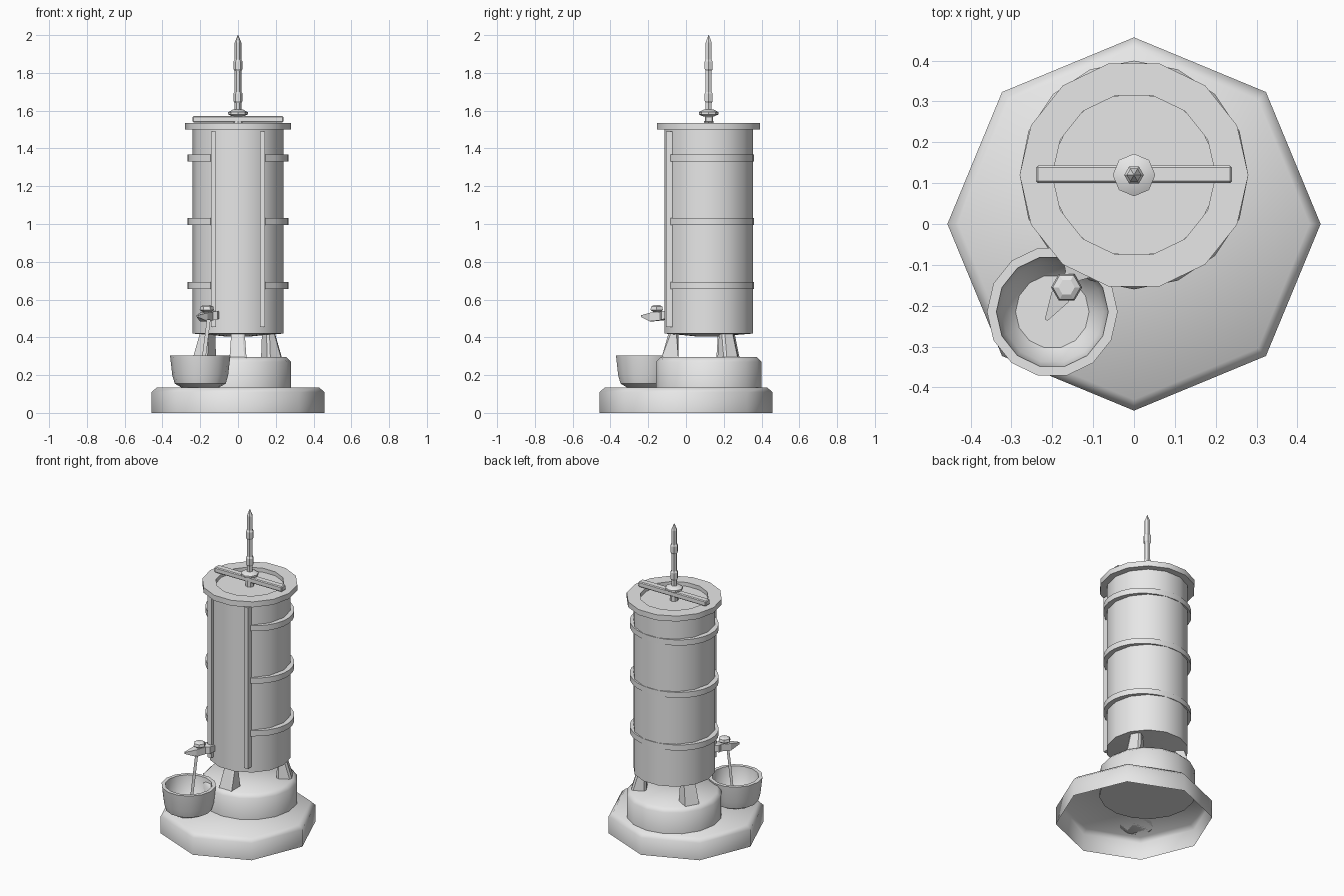
import bpy, bmesh, math
from mathutils import Vector, Matrix

if "Cube" in bpy.data.objects:
    bpy.data.objects.remove(bpy.data.objects["Cube"])

grey = bpy.data.materials.new("plain_grey")
grey.use_nodes = True
grey.diffuse_color = (0.8, 0.8, 0.8, 1)
grey.node_tree.nodes["Principled BSDF"].inputs["Base Color"].default_value = (0.8, 0.8, 0.8, 1)

CY = 0.12   # drum axis in y


def finish(name, bm, smooth=None, fix=True):
    if fix:
        bmesh.ops.recalc_face_normals(bm, faces=bm.faces)
    me = bpy.data.meshes.new(name)
    bm.to_mesh(me)
    bm.free()
    ob = bpy.data.objects.new(name, me)
    bpy.context.collection.objects.link(ob)
    me.materials.append(grey)
    if smooth:
        bpy.ops.object.select_all(action='DESELECT')
        bpy.context.view_layer.objects.active = ob
        ob.select_set(True)
        bpy.ops.object.shade_smooth_by_angle(angle=math.radians(smooth))
    return ob


def lathe(name, profile, n, x=0, y=CY, smooth=35, caps=(True, True), loop=False):
    """Turn an (r, z) profile around a vertical axis with n sides."""
    bm = bmesh.new()
    rings = [[bm.verts.new((x + r * math.cos(2 * math.pi * i / n),
                            y + r * math.sin(2 * math.pi * i / n), z))
              for i in range(n)] for r, z in profile]
    pairs = list(zip(rings, rings[1:]))
    if loop:
        pairs.append((rings[-1], rings[0]))
    for a, b in pairs:
        for i in range(n):
            j = (i + 1) % n
            bm.faces.new((a[i], a[j], b[j], b[i]))
    if not loop:
        if caps[0]:
            bm.faces.new(rings[0][::-1])
        if caps[1]:
            bm.faces.new(rings[-1])
    return finish(name, bm, smooth)


def box(name, lo, hi, bevel=0):
    bm = bmesh.new()
    bmesh.ops.create_cube(bm, size=1)
    lo, hi = Vector(lo), Vector(hi)
    for v in bm.verts:
        v.co = [(lo[k] + hi[k]) / 2 + v.co[k] * (hi[k] - lo[k]) for k in range(3)]
    if bevel:
        bmesh.ops.bevel(bm, geom=bm.edges[:], offset=bevel, segments=1, affect='EDGES')
    return finish(name, bm)


def loft(name, sections, matrix):
    """Join rectangular sections (along, half width, low z, high z) into one solid."""
    bm = bmesh.new()
    rings = [[bm.verts.new(matrix @ Vector(c)) for c in
              ((d, -w, lo), (d, w, lo), (d, w, hi), (d, -w, hi))] for d, w, lo, hi in sections]
    for a, b in zip(rings, rings[1:]):
        for i in range(4):
            j = (i + 1) % 4
            bm.faces.new((a[i], a[j], b[j], b[i]))
    bm.faces.new(rings[0][::-1])
    bm.faces.new(rings[-1])
    return finish(name, bm)


# Octagonal base, open underneath, and the round pedestal
lathe("base", [(0.457, 0), (0.457, 0.11), (0.43, 0.135)], 8, y=0, smooth=80, caps=(False, True))
lathe("pedestal", [(0.28, 0.12), (0.28, 0.27), (0.255, 0.295)], 16, smooth=60)

# Drum with a shallow dished bottom
lathe("drum", [(0.07, 0.405), (0.14, 0.412), (0.24, 0.42), (0.24, 1.5)], 14, caps=(True, False))
lathe("drum_lining", [(0.2, 1.51), (0.2, 1.46), (0.13, 1.45)], 20, smooth=30)
lathe("top_rim", [(0.28, 1.5), (0.28, 1.535), (0.2, 1.535), (0.2, 1.5)], 14, loop=True)

# Hoops that run around the drum from one front strip to the other
for k, z in enumerate((0.675, 1.013, 1.35)):
    bm = bmesh.new()
    steps, rings = 24, []
    for i in range(steps + 1):
        a = math.radians(-57 + 294 * i / steps)
        c, s = math.cos(a), math.sin(a)
        rings.append([bm.verts.new((rx * c, CY + ry * s, z + h)) for rx, ry, h in
                      ((0.23, 0.22, -0.018), (0.268, 0.24, -0.018),
                       (0.268, 0.24, 0.018), (0.23, 0.22, 0.018))])
    for a, b in zip(rings, rings[1:]):
        for i in range(4):
            j = (i + 1) % 4
            bm.faces.new((a[i], a[j], b[j], b[i]))
    bm.faces.new(rings[0])
    bm.faces.new(rings[-1])
    finish("hoop_%d" % (k + 1), bm, 35)

# Vertical strips on either side of the front panel
for side, sx in (("left", 1), ("right", -1)):
    box(side + "_front_strip", (sx * 0.13 - 0.014, -0.105, 0.455), (sx * 0.13 + 0.014, -0.06, 1.49))

# Three splayed legs between pedestal and drum
for name, deg in (("front_leg", -90), ("left_back_leg", 30), ("right_back_leg", 150)):
    bm = bmesh.new()
    bmesh.ops.create_cube(bm, size=1)
    turn = Matrix.Rotation(math.radians(deg), 4, 'Z')
    for v in bm.verts:
        top = v.co.z > 0
        inner = 0.16
        r = inner + (0 if v.co.x < 0 else (0.05 if top else 0.09))
        w = v.co.y * (0.07 if top else 0.09)
        p = turn @ Vector((r, w, 0.43 if top else 0.29))
        v.co = p + Vector((0, CY, 0))
    bmesh.ops.bevel(bm, geom=[e for e in bm.edges
                              if abs(e.verts[0].co.z - e.verts[1].co.z) > 0.1],
                    offset=0.012, segments=1, affect='EDGES')
    finish(name, bm)

# Crossbar, nut, collar and pointed spindle
box("crossbar", (-0.24, 0.1, 1.538), (0.24, 0.143, 1.572), 0.005)
lathe("spindle_nut", [(0.025, 1.505), (0.025, 1.545)], 8)
lathe("spindle_collar", [(0.03, 1.57), (0.052, 1.58), (0.052, 1.592), (0.028, 1.605)], 8)
lathe("spindle", [(0.018, 1.45), (0.018, 1.64), (0.024, 1.65), (0.024, 1.69), (0.018, 1.70),
                  (0.018, 1.81), (0.024, 1.82), (0.024, 1.86), (0.018, 1.87),
                  (0.018, 1.96), (0.002, 2.0)], 6, smooth=None)

# Bowl with a flat lip
lathe("bowl", [(0.1, 0.135), (0.135, 0.155), (0.148, 0.2), (0.16, 0.305),
               (0.137, 0.305), (0.125, 0.2), (0.09, 0.165)], 14, x=-0.2, y=-0.215, smooth=40)

# Tap: radial spout with a tapering tip and a six-sided handle
aim = Matrix.Translation((0, CY, 0)) @ Matrix.Rotation(math.atan2(-0.355, -0.215), 4, 'Z')
loft("tap_spout", [(0.22, 0.018, 0.5, 0.535), (0.27, 0.038, 0.495, 0.54),
                   (0.29, 0.02, 0.49, 0.535), (0.35, 0.024, 0.485, 0.53),
                   (0.415, 0.004, 0.507, 0.517)], aim)
lathe("tap_handle", [(0.016, 0.52), (0.022, 0.535), (0.038, 0.545), (0.034, 0.562), (0.02, 0.57)],
      6, x=-0.165, y=-0.155, smooth=None)

# Thin stream falling into the bowl
bm = bmesh.new()
bm.faces.new([bm.verts.new(c) for c in ((-0.165, -0.2, 0.495), (-0.145, -0.2, 0.495),
                                        (-0.185, -0.2, 0.18), (-0.205, -0.2, 0.18))])
finish("stream", bm)
